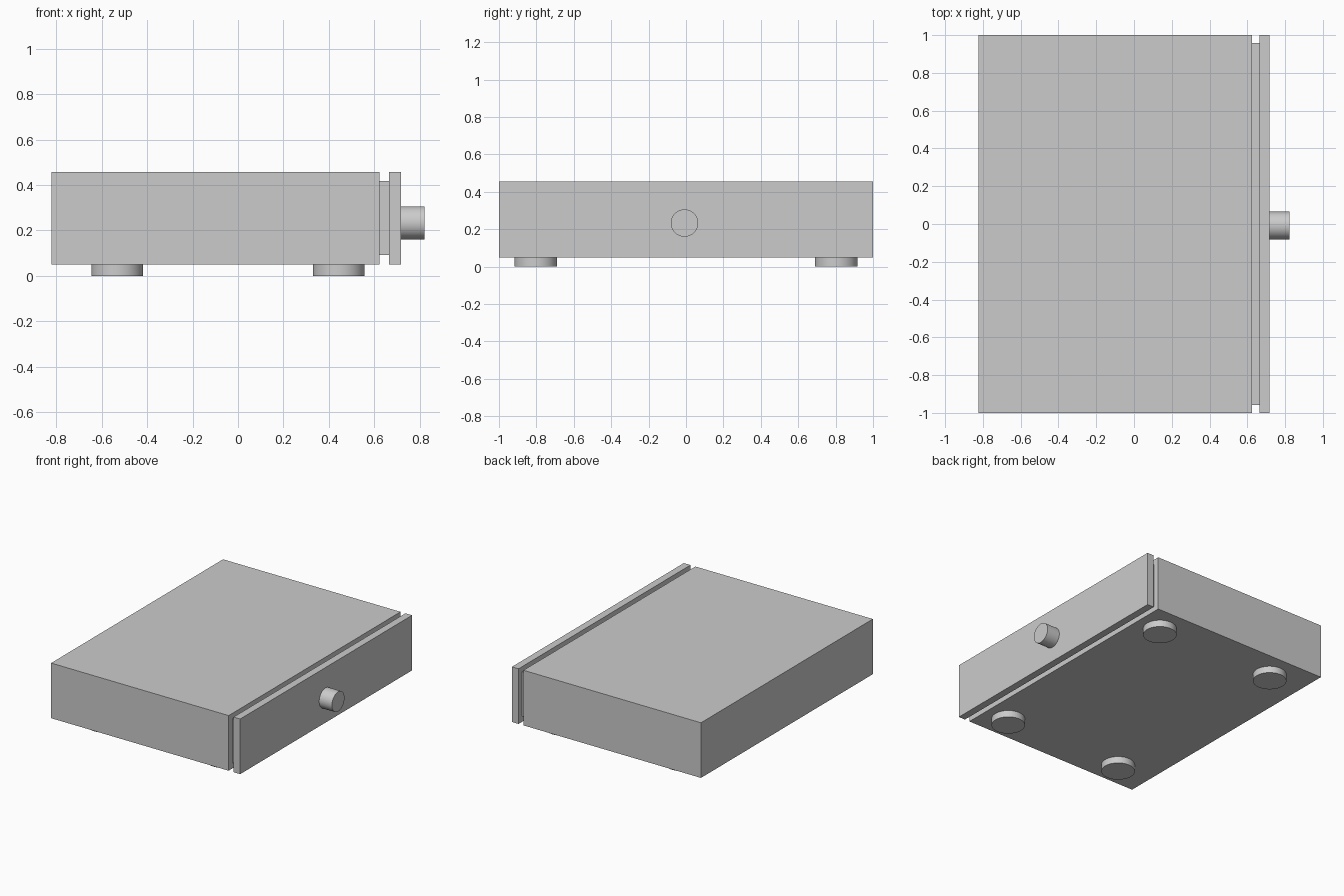
import bpy
import math

cube = bpy.data.objects.get("Cube")
if cube:
    bpy.data.objects.remove(cube, do_unlink=True)

grey = bpy.data.materials.new("light_grey")
grey.use_nodes = True
colour = (0.6, 0.6, 0.6, 1)
grey.diffuse_color = colour
grey.node_tree.nodes["Principled BSDF"].inputs["Base Color"].default_value = colour


def finish(name):
    obj = bpy.context.object
    obj.name = name
    obj.data.materials.append(grey)
    return obj


def box(name, x, y, z):
    """Box spanning the given (low, high) range on each axis."""
    spans = (x, y, z)
    bpy.ops.mesh.primitive_cube_add(size=1, location=[(a + b) / 2 for a, b in spans])
    obj = finish(name)
    obj.scale = [b - a for a, b in spans]
    bpy.ops.object.transform_apply(location=False, rotation=False, scale=True)


def cylinder(name, radius, depth, location, rotation=(0, 0, 0)):
    bpy.ops.mesh.primitive_cylinder_add(vertices=64, radius=radius, depth=depth,
                                        location=location, rotation=rotation)
    finish(name)
    bpy.ops.object.shade_smooth_by_angle(angle=math.radians(30))


# Case, recessed neck and end panel
box("case", (-0.822, 0.624), (-1, 1), (0.05, 0.456))
box("neck", (0.624, 0.664), (-0.957, 0.957), (0.091, 0.418))
box("end_panel", (0.664, 0.718), (-1, 1), (0.05, 0.456))

# Round knob on the end panel
cylinder("knob", 0.073, 0.104, (0.77, -0.008, 0.233), (0, math.pi / 2, 0))

# Four disc feet
for end, x in (("right", -0.532), ("left", 0.444)):
    for side, y in (("front", -0.803), ("back", 0.803)):
        cylinder(f"{side}_{end}_foot", 0.114, 0.05, (x, y, 0.025))
